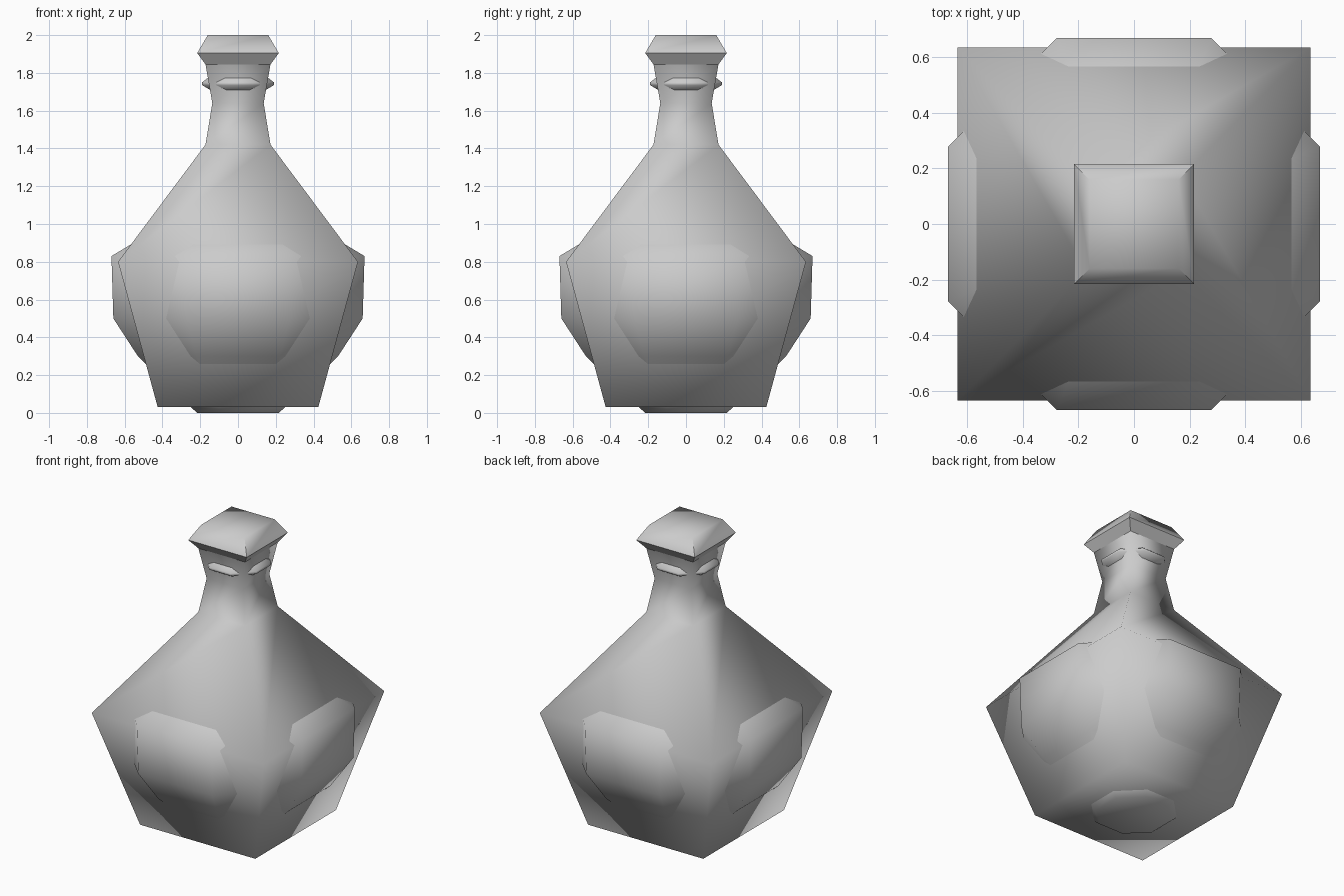
import bpy, bmesh, math

if "Cube" in bpy.data.objects:
    bpy.data.objects.remove(bpy.data.objects["Cube"])


def lathe(name, profile, sides, smooth_angle=180, cap_bottom=True, cap_top=True):
    """Sweep (half width, height) points around z with flat sides facing the axes."""
    bm = bmesh.new()
    rings = []
    for half, z in profile:
        r = half / math.cos(math.pi / sides)
        rings.append([bm.verts.new((r * math.cos((i + 0.5) * 2 * math.pi / sides),
                                    r * math.sin((i + 0.5) * 2 * math.pi / sides), z))
                      for i in range(sides)])
    for low, high in zip(rings, rings[1:]):
        for i in range(sides):
            j = (i + 1) % sides
            bm.faces.new((low[i], low[j], high[j], high[i]))
    if cap_bottom:
        bm.faces.new(rings[0][::-1])
    if cap_top:
        bm.faces.new(rings[-1])
    mesh = bpy.data.meshes.new(name)
    bm.to_mesh(mesh)
    bm.free()
    obj = bpy.data.objects.new(name, mesh)
    bpy.context.collection.objects.link(obj)
    bpy.ops.object.select_all(action='DESELECT')
    obj.select_set(True)
    bpy.context.view_layer.objects.active = obj
    if smooth_angle >= 180:
        bpy.ops.object.shade_smooth()
    else:
        bpy.ops.object.shade_smooth_by_angle(angle=math.radians(smooth_angle))
    return obj


# Square bottle shell: base, shoulder, neck
lathe("bottle_body", [(0.425, 0.03), (0.635, 0.80), (0.172, 1.42),
                      (0.136, 1.64), (0.172, 1.845)], 4, cap_top=False)

# Square flared lip with crisp corners
lathe("bottle_lip", [(0.172, 1.845), (0.216, 1.905), (0.16, 2.0)], 4,
      smooth_angle=65, cap_bottom=False)

# Octagonal inner vessel that bulges through the four sides and the base
lathe("inner_vessel", [(0.215, 0.0), (0.25, 0.03), (0.53, 0.30), (0.66, 0.50),
                       (0.67, 0.83), (0.47, 0.95), (0.12, 1.30)], 8)

# Octagonal collar showing through the neck
lathe("neck_collar", [(0.115, 1.69), (0.19, 1.735), (0.19, 1.75), (0.12, 1.805)], 8)
